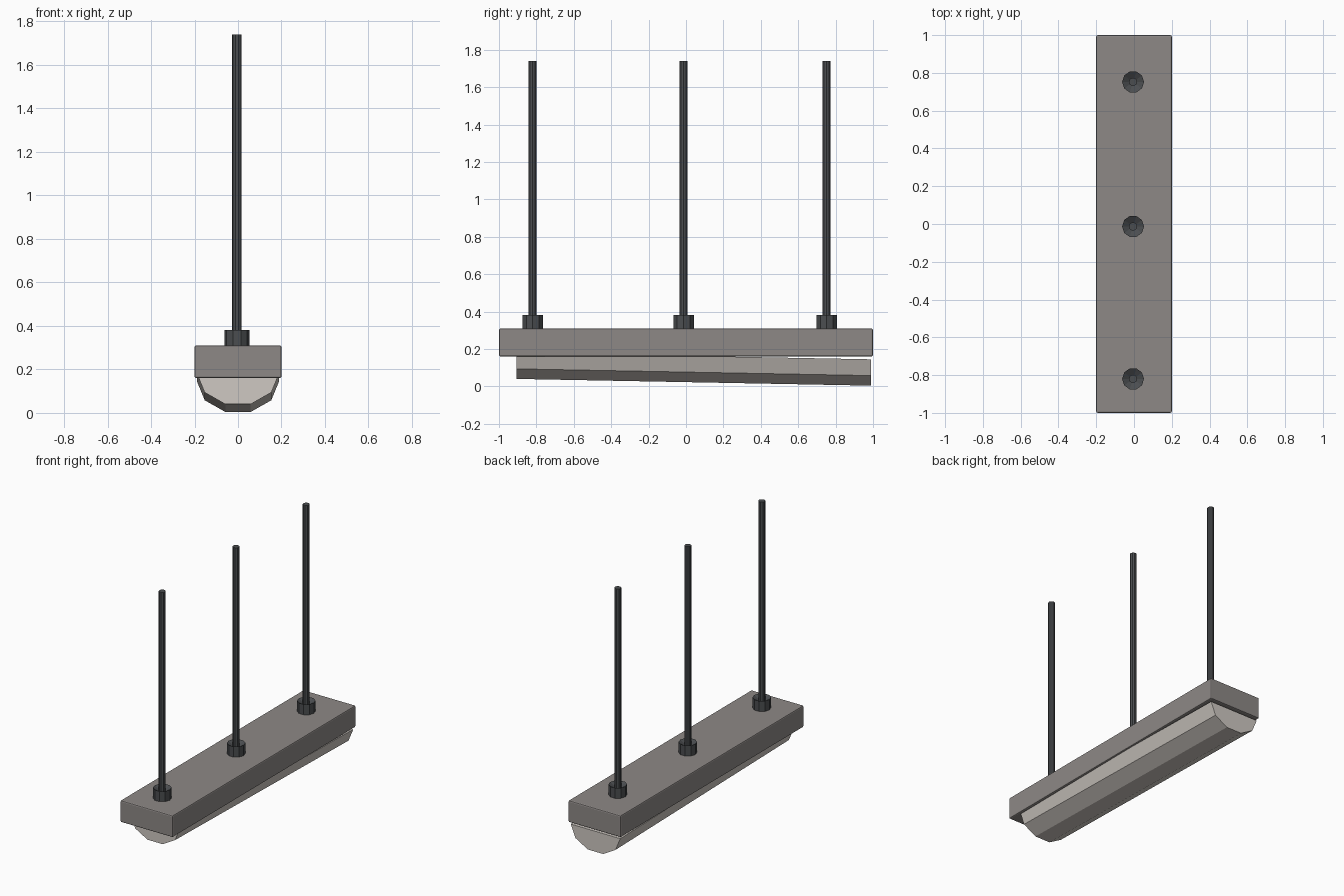
import bpy, bmesh
from math import sin, cos, pi, radians

if "Cube" in bpy.data.objects:
    bpy.data.objects.remove(bpy.data.objects["Cube"])


def material(name, colour):
    m = bpy.data.materials.new(name)
    m.diffuse_color = (*colour, 1)
    m.use_nodes = True
    m.node_tree.nodes["Principled BSDF"].inputs["Base Color"].default_value = m.diffuse_color
    return m


dark = material("dark_metal", (0.07, 0.075, 0.08))
housing_grey = material("housing_grey", (0.27, 0.25, 0.24))
pale = material("pale_diffuser", (0.62, 0.58, 0.54))


def finish(bm, name, mat):
    bmesh.ops.recalc_face_normals(bm, faces=bm.faces)
    me = bpy.data.meshes.new(name)
    bm.to_mesh(me)
    bm.free()
    me.materials.append(mat)
    ob = bpy.data.objects.new(name, me)
    bpy.context.collection.objects.link(ob)
    return ob


def skin(bm, rings):
    """Bridge closed rings of points and cap both ends."""
    rows = [[bm.verts.new(p) for p in r] for r in rings]
    n = len(rows[0])
    for a, b in zip(rows, rows[1:]):
        for i in range(n):
            j = (i + 1) % n
            bm.faces.new((a[i], a[j], b[j], b[i]))
    bm.faces.new(rows[0])
    bm.faces.new(rows[-1])


def lathe(name, profile, x, y, mat, sides=10):
    bm = bmesh.new()
    skin(bm, [[(x + r * cos(2 * pi * i / sides), y + r * sin(2 * pi * i / sides), z)
               for i in range(sides)] for r, z in profile])
    return finish(bm, name, mat)


# Long rectangular housing with softened edges
bpy.ops.mesh.primitive_cube_add(size=1, location=(0, 0, 0.235))
housing = bpy.context.object
housing.name = "housing"
housing.scale = (0.4, 2.0, 0.15)
bpy.ops.object.transform_apply(location=False, rotation=False, scale=True)
housing.data.materials.append(housing_grey)
bevel = housing.modifiers.new("soft_edges", 'BEVEL')
bevel.width = 0.008
bevel.segments = 2

# Slightly tilted half-decagon diffuser under the housing
bm = bmesh.new()
angles = [radians(a) for a in (-90, -54, -18, 18, 54, 90)]
skin(bm, [[(0.189 * sin(a), y, zc - 0.148 * cos(a)) for a in angles]
          for y, zc in ((-0.905, 0.181), (0.988, 0.145))])
finish(bm, "diffuser", pale)

# Three hanging rods with dished collars
for k, y in enumerate((-0.82, -0.013, 0.752), 1):
    lathe(f"rod_{k}", [(0.022, 0.305), (0.022, 1.74)], -0.005, y, dark)
    lathe(f"collar_{k}", [(0.058, 0.305), (0.058, 0.382), (0.022, 0.36)], -0.005, y, dark)
